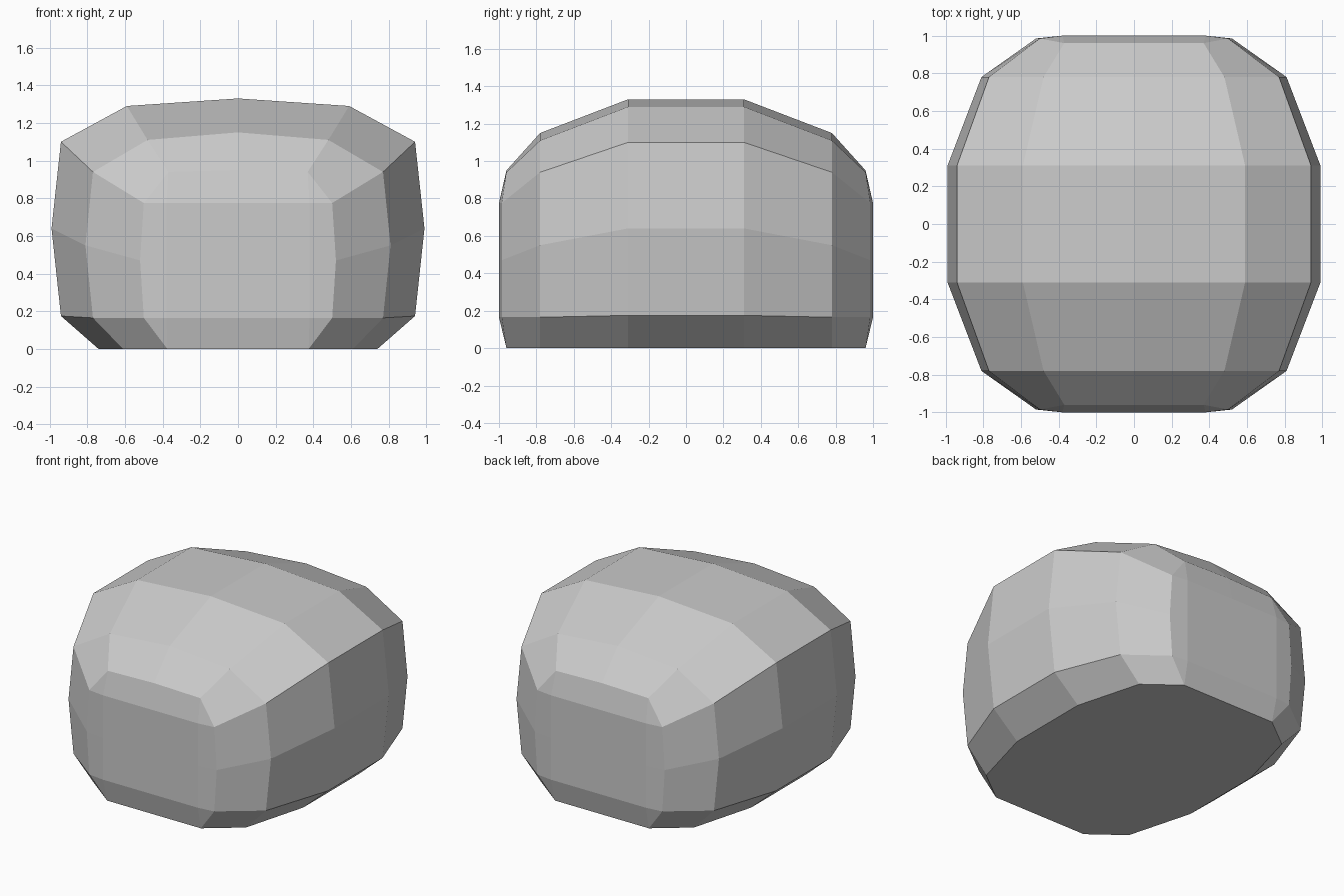
import bpy
import bmesh
import math

if "Cube" in bpy.data.objects:
    bpy.data.objects.remove(bpy.data.objects["Cube"])

# Half cross-sections (x, y, z), from bottom centre round the side to top centre
def section(y, pts):
    return [(x, y, z) for x, z in pts]

wide = [(0, 0), (0.74, 0), (0.94, 0.175), (0.99, 0.64), (0.94, 1.10), (0.59, 1.29), (0, 1.33)]
narrow = [(0, 0), (0.61, 0), (0.77, 0.165), (0.81, 0.55), (0.77, 0.94), (0.48, 1.11), (0, 1.15)]
end = [(0, 0.96, 0), (0.375, 0.96, 0), (0.50, 0.985, 0.165), (0.52, 0.985, 0.47),
       (0.50, 0.985, 0.775), (0.37, 0.96, 0.94), (0, 0.96, 0.95)]

bm = bmesh.new()
rings = [[bm.verts.new(p) for p in s] for s in
         (section(0, wide), section(0.31, wide), section(0.78, narrow), end)]

# Loft one quarter of the body
for a, b in zip(rings, rings[1:]):
    for i in range(len(a) - 1):
        bm.faces.new((a[i], a[i + 1], b[i + 1], b[i]))

# Flat end panel with its bevelled border
e = rings[-1]
heights = (0.165, 0.47, 0.775)
mid = [bm.verts.new((0, 1, z)) for z in heights]
rim = [bm.verts.new((0.38, 1, z)) for z in heights]
for i in range(2):
    bm.faces.new((mid[i], rim[i], rim[i + 1], mid[i + 1]))
    bm.faces.new((rim[i], e[i + 2], e[i + 3], rim[i + 1]))
bm.faces.new((e[0], e[1], rim[0], mid[0]))
bm.faces.new((e[1], e[2], rim[0]))
bm.faces.new((e[4], e[5], rim[2]))
bm.faces.new((e[5], e[6], mid[2], rim[2]))

# Mirror the quarter to all sides
for axis in "XY":
    geom = bm.verts[:] + bm.edges[:] + bm.faces[:]
    bmesh.ops.mirror(bm, geom=geom, axis=axis, merge_dist=0.0001)
    bmesh.ops.remove_doubles(bm, verts=bm.verts[:], dist=0.0001)

# Merge coplanar faces and face everything outwards
bmesh.ops.dissolve_limit(bm, angle_limit=math.radians(0.1),
                         verts=bm.verts[:], edges=bm.edges[:])
bmesh.ops.recalc_face_normals(bm, faces=bm.faces[:])

mesh = bpy.data.meshes.new("rounded_body")
bm.to_mesh(mesh)
bm.free()
body = bpy.data.objects.new("rounded_body", mesh)
bpy.context.collection.objects.link(body)
